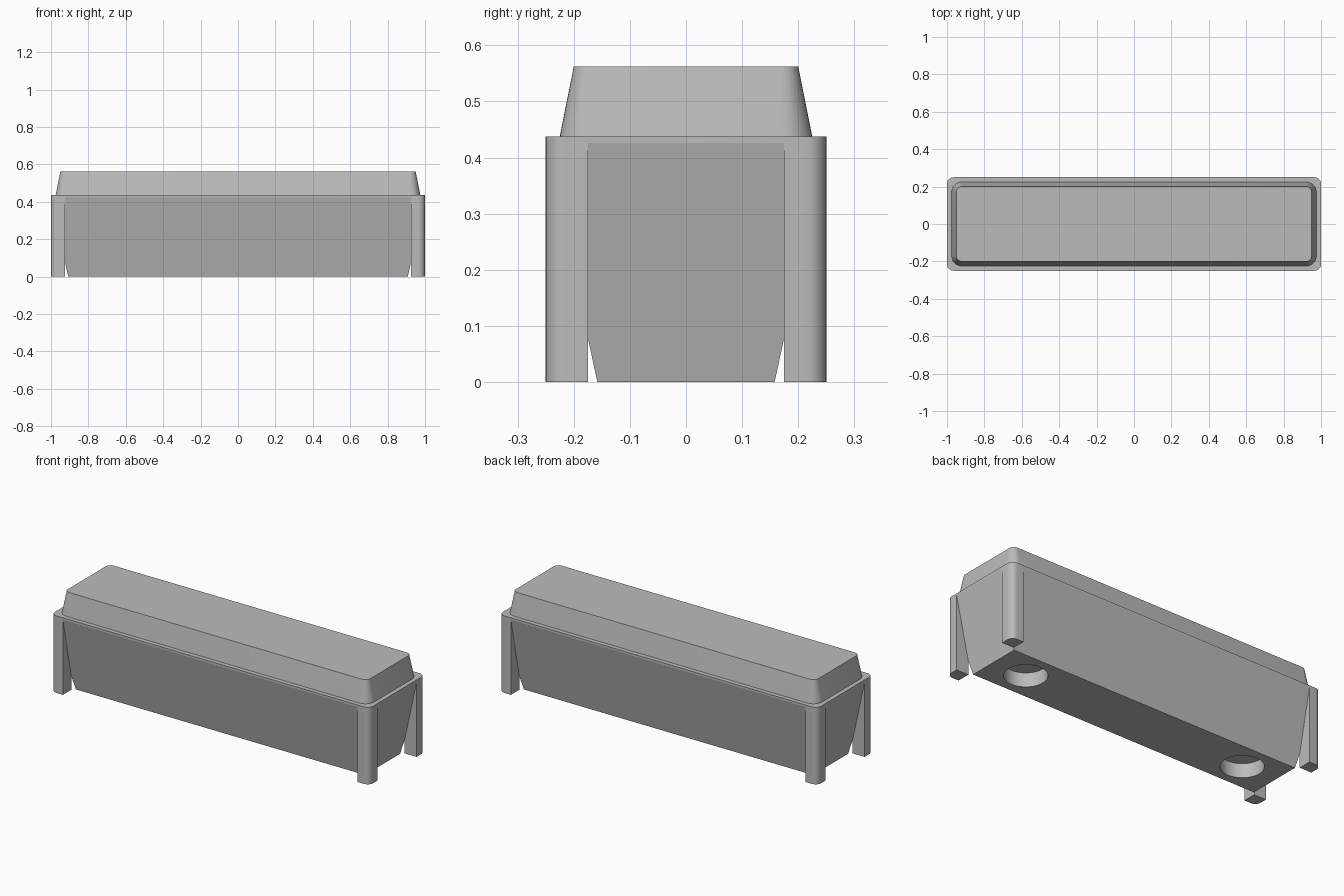
import bpy
import bmesh
from math import cos, sin, pi, radians

if "Cube" in bpy.data.objects:
    bpy.data.objects.remove(bpy.data.objects["Cube"], do_unlink=True)

grey = bpy.data.materials.new("plain grey")
grey.use_nodes = True
grey.diffuse_color = (0.5, 0.5, 0.5, 1)
grey.node_tree.nodes["Principled BSDF"].inputs["Base Color"].default_value = grey.diffuse_color


def outline(hx, hy, r, steps=8):
    """Rectangle outline, with rounded corners when r is above zero."""
    if r == 0:
        return [(hx, hy), (-hx, hy), (-hx, -hy), (hx, -hy)]
    pts = []
    for quarter, (sx, sy) in enumerate([(1, 1), (-1, 1), (-1, -1), (1, -1)]):
        for i in range(steps + 1):
            a = (quarter + i / steps) * pi / 2
            pts.append((sx * (hx - r) + r * cos(a), sy * (hy - r) + r * sin(a)))
    return pts


def loft(name, sections, centre=(0, 0)):
    """Solid through stacked outlines given as (z, half x, half y, radius)."""
    bm = bmesh.new()
    rings = [[bm.verts.new((x + centre[0], y + centre[1], z)) for x, y in outline(hx, hy, r)]
             for z, hx, hy, r in sections]
    n = len(rings[0])
    for low, high in zip(rings, rings[1:]):
        for i in range(n):
            j = (i + 1) % n
            bm.faces.new((low[i], low[j], high[j], high[i]))
    bm.faces.new(rings[0][::-1])
    bm.faces.new(rings[-1])
    mesh = bpy.data.meshes.new(name)
    bm.to_mesh(mesh)
    bm.free()
    mesh.materials.append(grey)
    ob = bpy.data.objects.new(name, mesh)
    bpy.context.collection.objects.link(ob)
    return ob


def activate(ob):
    bpy.ops.object.select_all(action='DESELECT')
    ob.select_set(True)
    bpy.context.view_layer.objects.active = ob


def combine(ob, helper, operation):
    """Apply a boolean and remove the helper."""
    helper.hide_render = True
    mod = ob.modifiers.new(operation.lower(), 'BOOLEAN')
    mod.operation = operation
    mod.solver = 'EXACT'
    mod.object = helper
    activate(ob)
    bpy.ops.object.modifier_apply(modifier=mod.name)
    bpy.data.objects.remove(helper, do_unlink=True)


def smooth(ob, degrees):
    activate(ob)
    bpy.ops.object.shade_smooth_by_angle(angle=radians(degrees))


SHOULDER = 0.4375

# Tapered housing, widening upwards past the shoulder
housing = loft("housing", [(0, 0.908, 0.158, 0), (0.5, 1.016, 0.266, 0)])

# Corner legs
for sx in (-1, 1):
    for sy in (-1, 1):
        leg = loft("corner_leg", [(0, 0.1, 0.1, 0), (0.48, 0.1, 0.1, 0)],
                   (sx * 1.025, sy * 0.275))
        combine(housing, leg, 'UNION')

# Trim to the rounded outer envelope
envelope = loft("envelope", [(-0.1, 1, 0.25, 0.035), (SHOULDER, 1, 0.25, 0.035)])
combine(housing, envelope, 'INTERSECT')

# Round sockets in the underside
for x in (-0.7, 0.7):
    bpy.ops.mesh.primitive_cylinder_add(vertices=48, radius=0.11, depth=0.16, location=(x, 0, 0))
    combine(housing, bpy.context.object, 'DIFFERENCE')
smooth(housing, 11.9)

# Bevelled cap with rounded corners
cap = loft("cap", [(SHOULDER, 0.975, 0.225, 0.055), (0.5625, 0.95, 0.2, 0.03)])
smooth(cap, 30)
